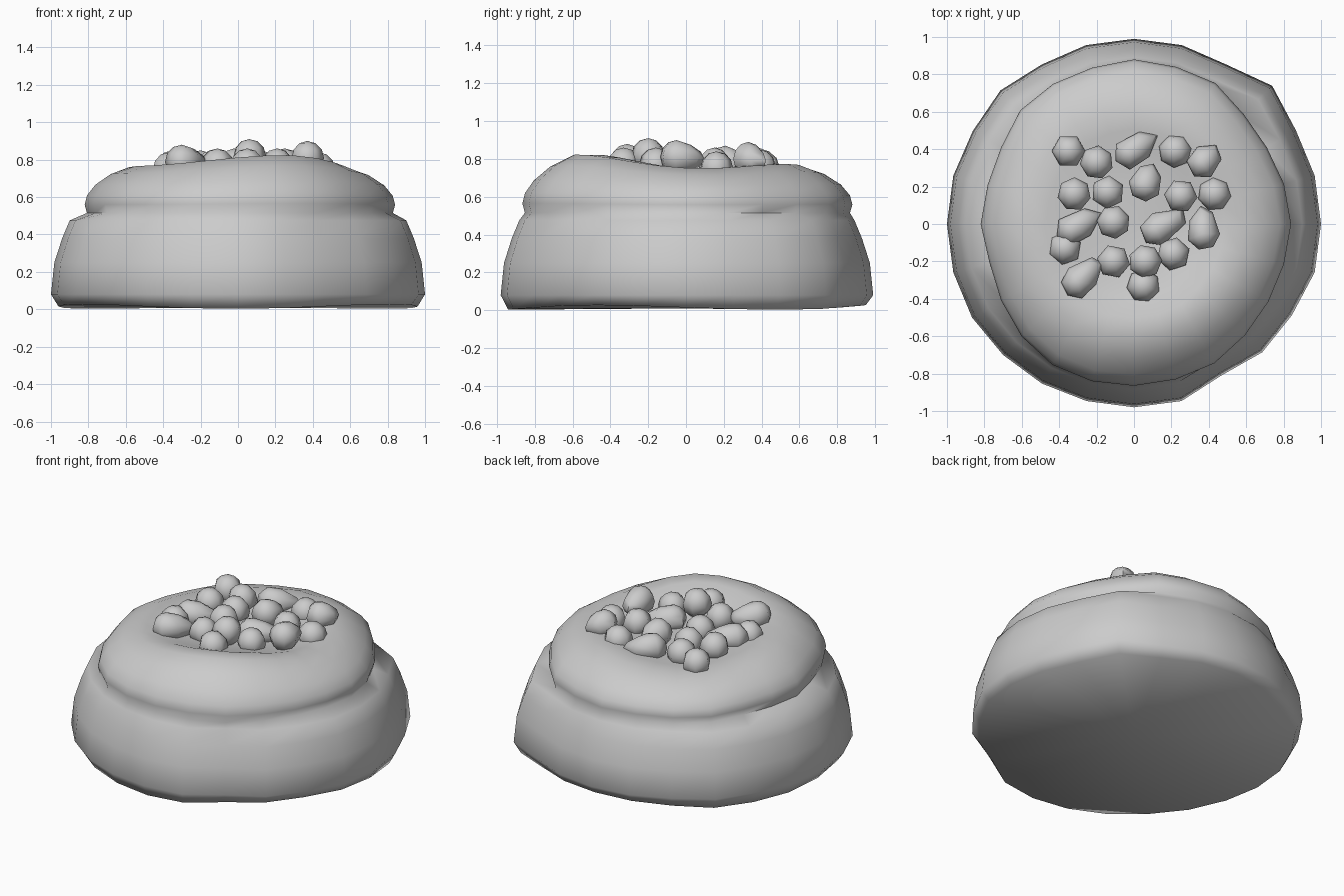
import bpy, bmesh, math
from mathutils import Vector

if "Cube" in bpy.data.objects:
    bpy.data.objects.remove(bpy.data.objects["Cube"])

N = 24
# radius of the lower bun and of the upper layer, every 15 degrees
LOWER = [1.0, 1.0, 1.0, 1.045, .985, .99, .99, .99, .985, 1.01, .995, 1.0,
         1.0, 1.0, 1.0, .99, .985, .98, .98, .98, .935, .97, .975, 1.0]
UPPER = [.84, .83, .82, .83, .87, .87, .88, .865, .865, .86, .82, .81,
         .82, .80, .82, .85, .87, .87, .865, .86, .86, .84, .83, .83]
# (use upper layer, radius factor, height, share of the uneven rim height)
RINGS = [(0, .96, .015, 0), (0, 1.0, .08, 0), (0, .982, .25, 0), (0, .94, .38, 0),
         (0, .90, .475, 0), (1, .985, .515, 0), (1, 1.0, .56, .1), (1, .985, .61, .2),
         (1, .93, .67, .4), (1, .83, .73, .7), (1, .71, .77, 1), (1, .58, .768, 1),
         (1, .46, .742, .6), (1, .25, .728, .2)]


def rim(a):
    # top is higher at the front right, lower at the right
    return (.03 * math.cos(a - math.radians(292)) - .014 * math.cos(2 * a)
            - .015 * math.cos(3 * (a - math.radians(240))))


def make_object(name, bm, angle):
    bmesh.ops.recalc_face_normals(bm, faces=bm.faces)
    me = bpy.data.meshes.new(name)
    bm.to_mesh(me)
    bm.free()
    ob = bpy.data.objects.new(name, me)
    bpy.context.collection.objects.link(ob)
    bpy.ops.object.select_all(action='DESELECT')
    ob.select_set(True)
    bpy.context.view_layer.objects.active = ob
    bpy.ops.object.shade_smooth_by_angle(angle=math.radians(angle))
    return ob


# bun: uneven lathe with a creased waist and dished top
bm = bmesh.new()
rings = []
for up, f, z, w in RINGS:
    ring = []
    for i in range(N):
        a = 2 * math.pi * i / N
        r = (UPPER if up else LOWER)[i] * f
        wave = w * rim(a)
        if z < .05:
            wave = .012 * math.cos(3 * a + 1.6)
        ring.append(bm.verts.new((r * math.cos(a), r * math.sin(a), max(0, z + wave))))
    rings.append(ring)
for lo, hi in zip(rings, rings[1:]):
    for i in range(N):
        j = (i + 1) % N
        bm.faces.new((lo[i], lo[j], hi[j], hi[i]))
for ring, z in ((rings[0], .01), (rings[-1], .728)):
    c = bm.verts.new((0, 0, z))
    for i in range(N):
        bm.faces.new((ring[i], ring[(i + 1) % N], c))
make_object("bun", bm, 80)

# berries: x, y, top height, stretch towards dx, dy
BERRIES = [(-.35, .39, .85, 0, 0), (-.20, .33, .85, 0, 0), (-.02, .38, .86, .07, .05),
           (.22, .39, .85, 0, 0), (.37, .33, .89, .02, .02), (-.32, .16, .86, 0, 0),
           (-.14, .17, .85, 0, 0), (.06, .21, .87, .01, .03), (.25, .15, .86, 0, 0),
           (.43, .16, .84, 0, 0), (-.33, -.03, .85, .08, .05), (-.11, .01, .86, 0, 0),
           (.12, -.03, .85, .09, .05), (.37, -.05, .90, 0, .06), (-.37, -.13, .84, 0, 0),
           (-.30, -.31, .88, .06, .06), (-.11, -.20, .86, 0, 0), (.06, -.20, .91, 0, -.01),
           (.21, -.16, .86, 0, 0), (.05, -.33, .86, 0, 0)]
for k, (x, y, top, dx, dy) in enumerate(BERRIES):
    bm = bmesh.new()
    r = .09
    bmesh.ops.create_uvsphere(bm, u_segments=7 if k % 2 else 6, v_segments=6, radius=r)
    turn = math.pi / 6 + k * .25
    d = Vector((dx, dy, -.01))
    for v in bm.verts:
        c, s = math.cos(turn), math.sin(turn)
        v.co = Vector((v.co.x * c - v.co.y * s, v.co.x * s + v.co.y * c, v.co.z))
        if d.xy.length > .015:
            # pull one side out and narrow it to a teardrop
            n = Vector((dx, dy, 0)).normalized()
            t = max(0, v.co.dot(n) / r)
            along = n * v.co.dot(n)
            v.co = along + (v.co - along) * (1 - .2 * t) + d * t
        v.co += Vector((x, y, top - r))
    make_object("berry_%02d" % (k + 1), bm, 60)
